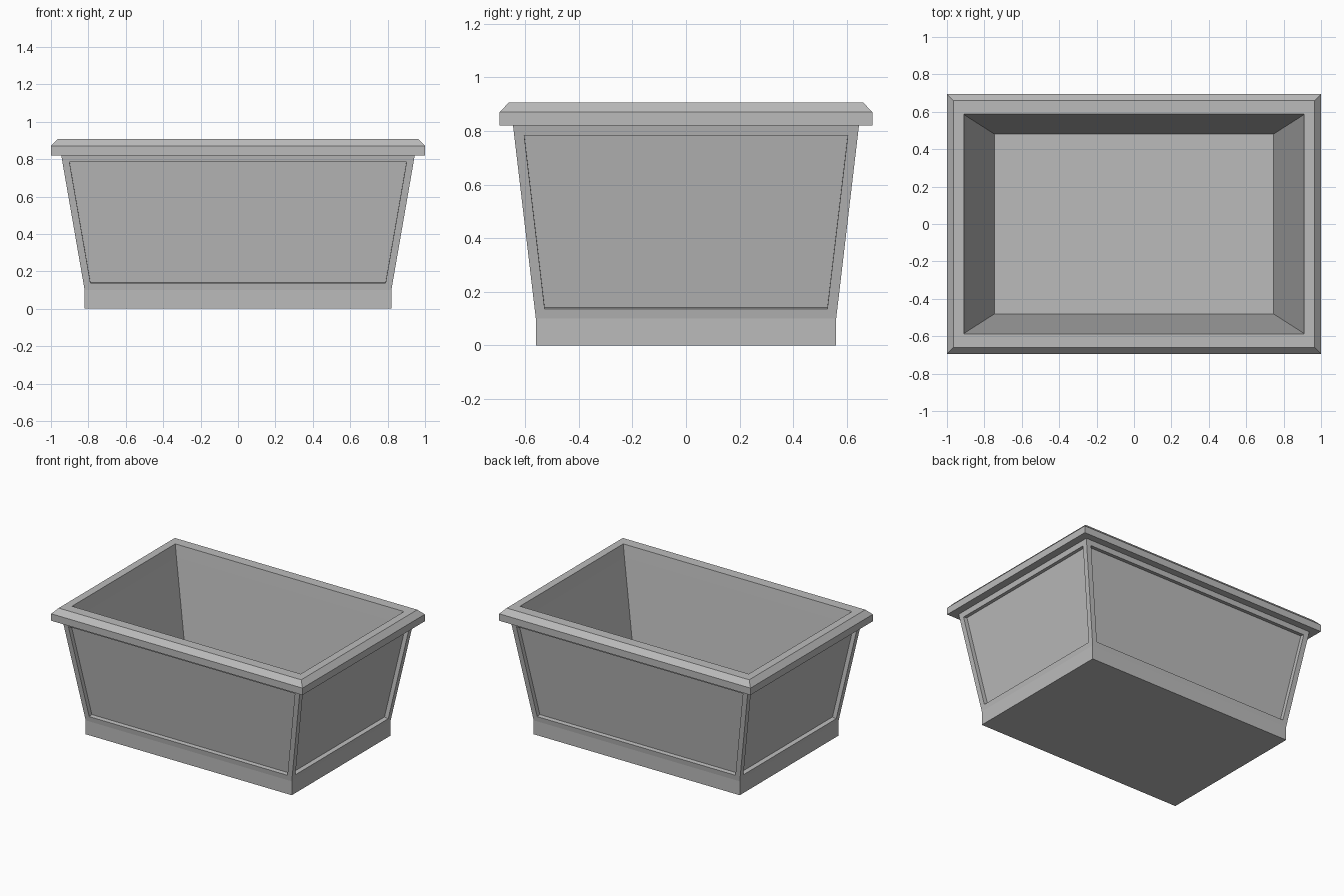
import bpy
import bmesh

cube = bpy.data.objects.get("Cube")
if cube:
    bpy.data.objects.remove(cube, do_unlink=True)

grey = bpy.data.materials.new("stone_grey")
grey.use_nodes = True
colour = (0.5, 0.5, 0.5, 1)
grey.diffuse_color = colour
grey.node_tree.nodes["Principled BSDF"].inputs["Base Color"].default_value = colour


def loft(bm, rings, closed=False):
    """Skin rectangular rings (half width, half depth, height); return face bands."""
    loops = [[bm.verts.new((sx * hx, sy * hy, z))
              for sx, sy in ((-1, -1), (1, -1), (1, 1), (-1, 1))]
             for hx, hy, z in rings]
    pairs = list(zip(loops, loops[1:]))
    if closed:
        pairs.append((loops[-1], loops[0]))
    bands = [[bm.faces.new((a[i], a[(i + 1) % 4], b[(i + 1) % 4], b[i]))
              for i in range(4)] for a, b in pairs]
    if not closed:
        bm.faces.new(loops[0][::-1])
        bm.faces.new(loops[-1])
    bmesh.ops.recalc_face_normals(bm, faces=bm.faces)
    bm.normal_update()
    return bands


def finish(bm, name):
    mesh = bpy.data.meshes.new(name)
    bm.to_mesh(mesh)
    bm.free()
    mesh.materials.append(grey)
    bpy.context.collection.objects.link(bpy.data.objects.new(name, mesh))


# Tapered tub: plinth, sloping walls, hollow inside
bm = bmesh.new()
bands = loft(bm, [
    (0.82, 0.56, 0),
    (0.82, 0.56, 0.10),
    (0.945, 0.645, 0.82),
    (0.892, 0.574, 0.82),
    (0.745, 0.48, 0.11),
])

# Recessed panel in each sloping wall
walls = bands[1]
bmesh.ops.inset_individual(bm, faces=walls, thickness=0.037, use_even_offset=True)
bm.normal_update()
for wall in walls:
    push = wall.normal * -0.03
    panel = bmesh.ops.extrude_discrete_faces(bm, faces=[wall])["faces"][0]
    bmesh.ops.translate(bm, verts=panel.verts, vec=push)
finish(bm, "tub")

# Overhanging rim with a chamfered outer edge
bm = bmesh.new()
loft(bm, [
    (0.892, 0.574, 0.82),
    (1.0, 0.695, 0.82),
    (1.0, 0.695, 0.87),
    (0.965, 0.66, 0.907),
    (0.91, 0.587, 0.907),
], closed=True)
finish(bm, "rim")
